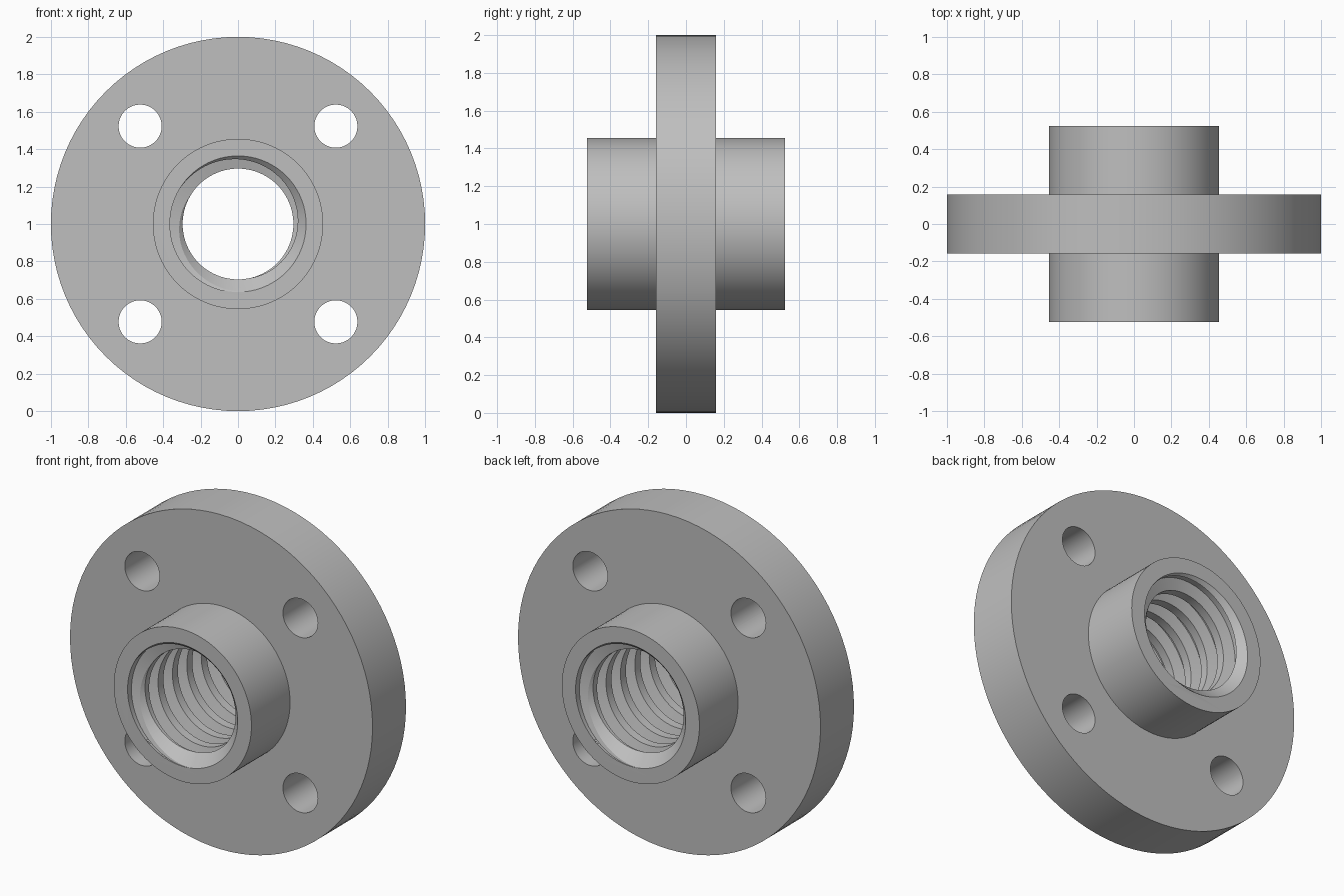
import bpy, bmesh
from math import pi, cos, sin, radians
from mathutils import Matrix, Vector

if "Cube" in bpy.data.objects:
    bpy.data.objects.remove(bpy.data.objects["Cube"], do_unlink=True)

FLANGE_R, FLANGE_HALF = 1.0, 0.158
HUB_R, HUB_HALF = 0.455, 0.523
MINOR_R, MAJOR_R, PITCH = 0.296, 0.364, 0.136
HOLE_R, HOLE_POS = 0.115, 0.523
SEG = 96
CENTRE = Vector((0, 0, 1))

steel = bpy.data.materials.new("steel grey")
steel.use_nodes = True
GREY = (0.52, 0.52, 0.52, 1)
steel.diffuse_color = GREY
steel.node_tree.nodes["Principled BSDF"].inputs["Base Color"].default_value = GREY


def make_object(name, bm):
    bmesh.ops.recalc_face_normals(bm, faces=bm.faces)
    mesh = bpy.data.meshes.new(name)
    bm.to_mesh(mesh)
    bm.free()
    mesh.materials.append(steel)
    obj = bpy.data.objects.new(name, mesh)
    bpy.context.collection.objects.link(obj)
    return obj


def lathe(name, profile):
    """Revolve (radius, y) points about the y axis through the centre."""
    bm = bmesh.new()
    rings = []
    for r, y in profile:
        rings.append([bm.verts.new(CENTRE + Vector((r * cos(a), y, r * sin(a))))
                      for a in (2 * pi * i / SEG for i in range(SEG))])
    for a, b in zip(rings, rings[1:]):
        for i in range(SEG):
            j = (i + 1) % SEG
            bm.faces.new((a[i], a[j], b[j], b[i]))
    bm.faces.new(rings[0])
    bm.faces.new(rings[-1])
    return make_object(name, bm)


def threaded_rod(name):
    """Solid screw with a trapezoidal single-start thread, longer than the hub."""
    shape = [(MINOR_R, 0), (MINOR_R, 0.19), (MAJOR_R, 0.32),
             (MAJOR_R, 0.68), (MINOR_R, 0.81), (MINOR_R, 1)]
    turns = 10
    start = -PITCH * (turns + 1) / 2
    bm = bmesh.new()
    columns = []
    for s in range(turns * SEG + 1):
        a = 2 * pi * s / SEG + pi / 2
        columns.append([bm.verts.new(CENTRE + Vector((
            r * cos(a), start + PITCH * (s / SEG + t), -r * sin(a)))) for r, t in shape])
    for a, b in zip(columns, columns[1:]):
        for k in range(len(shape) - 1):
            bm.faces.new((a[k], b[k], b[k + 1], a[k + 1]))
    bmesh.ops.remove_doubles(bm, verts=bm.verts, dist=1e-5)
    # Close each open end with a fan of triangles around the axis
    open_edges = [e for e in bm.edges if e.is_boundary]
    tips = {side: bm.verts.new(CENTRE + Vector((0, side * start, 0))) for side in (-1, 1)}
    for e in open_edges:
        side = 1 if e.verts[0].co.y < 0 else -1
        bm.faces.new((e.verts[0], e.verts[1], tips[side]))
    return make_object(name, bm)


def cut(target, cutter):
    mod = target.modifiers.new("cut", 'BOOLEAN')
    mod.operation, mod.solver, mod.object = 'DIFFERENCE', 'EXACT', cutter
    bpy.context.view_layer.objects.active = target
    bpy.ops.object.modifier_apply(modifier=mod.name)
    bpy.data.objects.remove(cutter, do_unlink=True)


# Round flange with a hub on both sides
nut = lathe("flanged_nut", [
    (HUB_R, -HUB_HALF), (HUB_R, -FLANGE_HALF), (FLANGE_R, -FLANGE_HALF),
    (FLANGE_R, FLANGE_HALF), (HUB_R, FLANGE_HALF), (HUB_R, HUB_HALF)])

# Threaded bore
cut(nut, threaded_rod("thread_cutter"))

# Countersunk bore entries
for side in (-1, 1):
    cut(nut, lathe("countersink_cutter", [
        (MAJOR_R + 0.02, side * (HUB_HALF + 0.02)), (0.2, side * (HUB_HALF - 0.164))]))

# Four bolt holes
for sx in (-1, 1):
    for sz in (-1, 1):
        hole = lathe("bolt_hole_cutter", [(HOLE_R, -0.3), (HOLE_R, 0.3)])
        hole.data.transform(Matrix.Translation((sx * HOLE_POS, 0, sz * HOLE_POS)))
        cut(nut, hole)

bpy.ops.object.select_all(action='DESELECT')
nut.select_set(True)
bpy.context.view_layer.objects.active = nut
bpy.ops.object.shade_smooth_by_angle(angle=radians(25))
